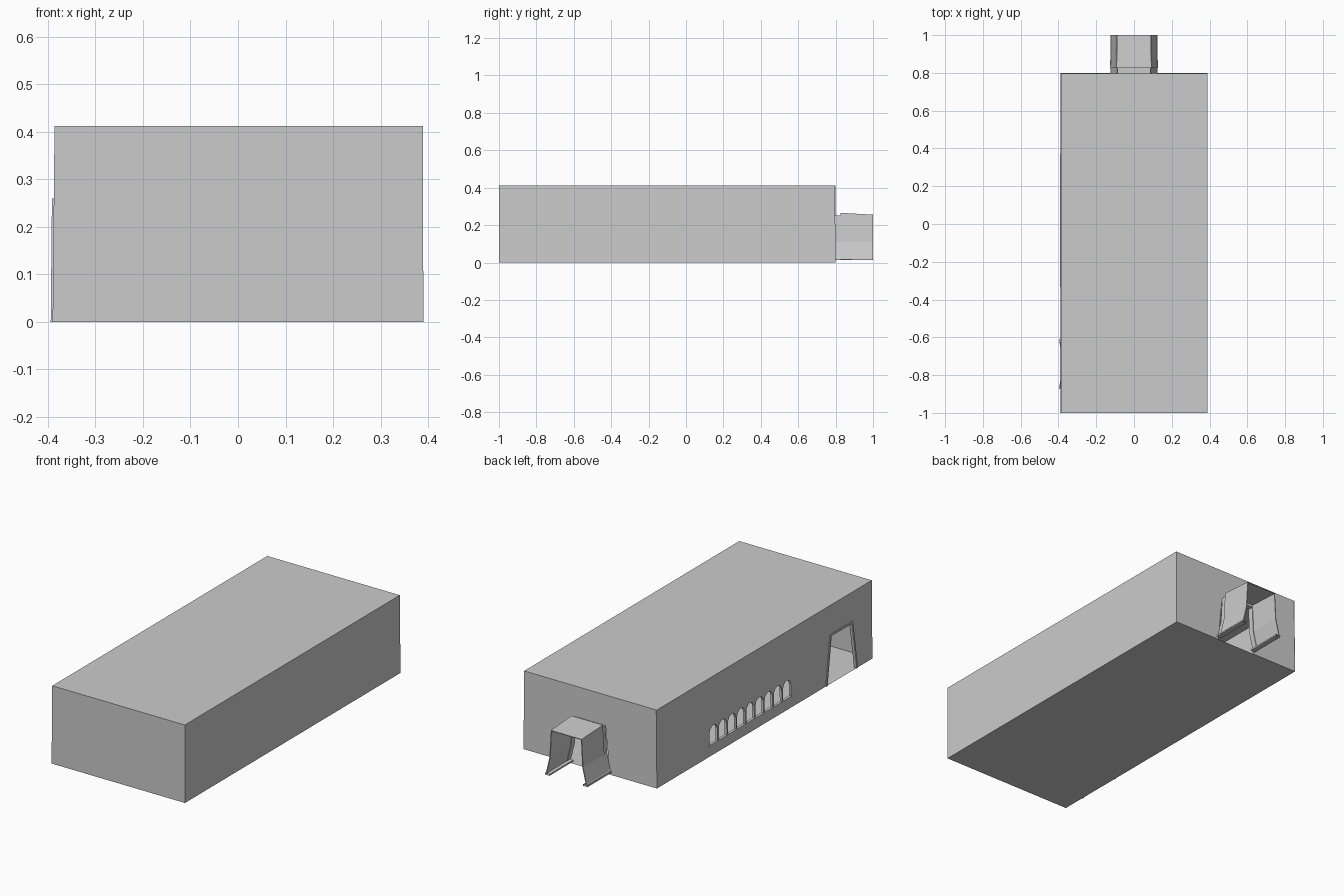
import bpy, bmesh, math
from mathutils import Vector

if "Cube" in bpy.data.objects:
    bpy.data.objects.remove(bpy.data.objects["Cube"])

HX, Y0, Y1, H = 0.39, -1.0, 0.8, 0.412


def finish(name, bm, thick=0.0):
    bmesh.ops.remove_doubles(bm, verts=bm.verts, dist=1e-5)
    bmesh.ops.recalc_face_normals(bm, faces=bm.faces)
    me = bpy.data.meshes.new(name)
    bm.to_mesh(me)
    bm.free()
    ob = bpy.data.objects.new(name, me)
    bpy.context.collection.objects.link(ob)
    if thick:
        mod = ob.modifiers.new("thickness", "SOLIDIFY")
        mod.thickness = thick
        mod.offset = 0
    return ob


def panel(name, loops, place):
    """Flat wall from an outline plus holes."""
    bm = bmesh.new()
    edges = []
    for pts in loops:
        vs = [bm.verts.new(place(u, z)) for u, z in pts]
        edges += [bm.edges.new((vs[i], vs[i - 1])) for i in range(len(vs))]
    bmesh.ops.triangle_fill(bm, edges=edges, use_beauty=True)
    bmesh.ops.dissolve_limit(bm, angle_limit=0.01, verts=bm.verts, edges=bm.edges)
    return finish(name, bm)


def loft(name, sections, closed=False, thick=0.0):
    """Skin between matching sections."""
    bm = bmesh.new()
    rows = [[bm.verts.new(p) for p in s] for s in sections]
    n = len(rows[0])
    for a, b in zip(rows, rows[1:]):
        for i in range(n if closed else n - 1):
            j = (i + 1) % n
            bm.faces.new((a[i], a[j], b[j], b[i]))
    return finish(name, bm, thick)


def left(u, z, out=0.0):
    return Vector((-HX + 0.004 * z / H - out, u, z))


def back(u, z):
    return Vector((u, Y1 - 0.004 * z / H, z))


def doorway(c, wb, wt, h):
    return [(c - wb, 0), (c - wt, h), (c + wt, h), (c + wb, 0)]


def arch(c, w, z0, z1):
    zs = z1 - w
    curve = [(c + w * math.cos(t), zs + w * math.sin(t))
             for t in (math.pi * i / 6 for i in range(7))]
    return [(c - w, z0), (c + w, z0)] + curve


# Closed sides of the hall: floor, roof, front and right walls
bm = bmesh.new()
bottom = [bm.verts.new(p) for p in ((-HX, Y0, 0), (HX, Y0, 0), (HX, Y1, 0), (-HX, Y1, 0))]
top = [bm.verts.new(p) for p in ((-HX + .004, Y0, H), (HX - .001, Y0, H),
                                 (HX - .001, Y1 - .004, H), (-HX + .004, Y1 - .004, H))]
for f in (bottom, top, (bottom[0], bottom[1], top[1], top[0]),
          (bottom[1], bottom[2], top[2], top[1])):
    bm.faces.new(f)
finish("hall_shell", bm)

# Left wall with side doorway and arcade windows
side_door = doorway(-0.742, 0.122, 0.085, 0.25)
pitch = 0.0766
windows = [arch(0.325 - i * pitch, 0.033, 0.06, 0.155) for i in range(9)]
panel("left_wall", [[(Y0, 0)] + side_door + [(Y1, 0), (Y1, H), (Y0, H)]] + windows, left)

# Back wall with doorway to the passage
back_door = doorway(0, 0.115, 0.088, 0.25)
panel("back_wall", [[(-HX, 0)] + back_door + [(HX, 0), (HX - .001, H), (-HX + .004, H)]], back)

# Window reveals
for i, w in enumerate(windows):
    loft(f"window_reveal_{i + 1}", [[left(u, z, d) for u, z in w] for d in (0, -0.012)], True)

# Side door frame: raised trim and reveal
outer = doorway(-0.742, 0.132, 0.094, 0.26)
loft("side_door_frame", [[left(*p) for p in outer],
                         [left(*p, 0.004) for p in outer],
                         [left(*p, 0.004) for p in side_door],
                         [left(*p, -0.012) for p in side_door]])

# Window sill trim
r0, r1 = 0.37, -0.333
loft("window_sill", [[left(r0, z, d), left(r1, z, d)]
                     for z, d in ((.06, 0), (.06, .003), (.053, .003), (.053, 0))])


# Passage behind the back doorway: collar, then flared hood
def hood(y, top_z, half, base_z):
    side = [(half + .034, base_z), (half + .028, base_z + .012),
            (half + .008, .11), (half, top_z)]
    return [(x, y, z) for x, z in side] + [(-x, y, z) for x, z in reversed(side)]


loft("passage_collar", [hood(0.797, .25, .086, .018), hood(0.827, .25, .086, .018)], thick=.004)
loft("passage_hood", [hood(0.825, .264, .090, .014), hood(1.0, .254, .088, .014)], thick=.005)

# Feet along the passage walls
for s, n in ((1, "right"), (-1, "left")):
    loft(f"passage_foot_{n}", [[(s * x, y, z) for x, z in
                               ((.098, .013), (.125, .013), (.125, .021), (.098, .021))]
                              for y in (0.8, 1.0)], True)
